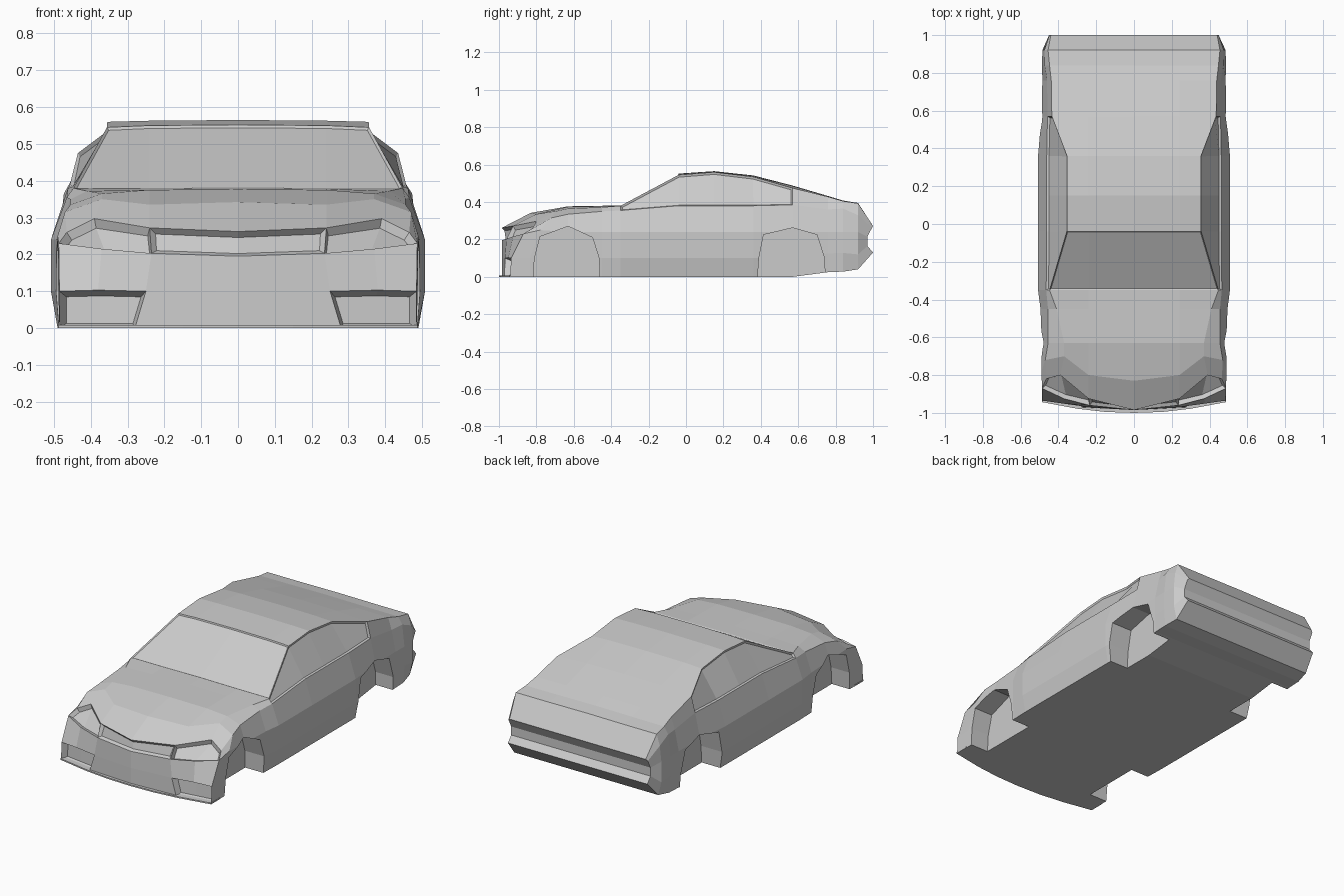
import bpy, bmesh

if "Cube" in bpy.data.objects:
    bpy.data.objects.remove(bpy.data.objects["Cube"])


def finish(bm, name):
    bmesh.ops.recalc_face_normals(bm, faces=bm.faces)
    me = bpy.data.meshes.new(name)
    bm.to_mesh(me)
    bm.free()
    ob = bpy.data.objects.new(name, me)
    bpy.context.collection.objects.link(ob)
    return ob


def prism(name, pts, direction):
    """Extrude a flat outline along a vector."""
    bm = bmesh.new()
    f = bm.faces.new([bm.verts.new(p) for p in pts])
    r = bmesh.ops.extrude_face_region(bm, geom=[f])
    vs = [g for g in r["geom"] if isinstance(g, bmesh.types.BMVert)]
    bmesh.ops.translate(bm, verts=vs, vec=direction)
    return finish(bm, name)


def mirrored(half):
    """Half row ending on the centre line -> full row."""
    return half + [(-x, y, z) for x, y, z in reversed(half[:-1])]


# Half section: sill, low side, mid side, shoulder, roof edge, roof, centre
def section(y, zb, wb, wm, sx, sz, rx, rz, zt):
    return [(wb, y, zb), (wm, y, zb + 0.1 if zb < 0.03 else 0.12), (wm, y, 0.24),
            (sx, y, sz), (rx, y, rz), (0.24, y, zt - 0.002), (0, y, zt)]


nose = [(.485, -.94, 0), (.485, -.935, .1), (.487, -.87, .23), (.465, -.82, .26),
        (.39, -.80, .297), (.24, -.925, .272), (0, -.985, .262)]
fender = [(.485, -.835, 0), (.488, -.835, .1), (.49, -.78, .25), (.47, -.72, .315),
          (.37, -.70, .35), (.24, -.80, .335), (0, -.83, .342)]
tail = [(.45, 1, .13), (.45, .97, .165), (.45, .97, .215), (.45, .995, .263),
        (.44, 1, .272), (.24, 1, .272), (0, 1, .272)]
stations = [
    (-.63, 0, .485, .488, .455, .335, .37, .365, .377),
    (-.45, 0, .487, .495, .455, .35, .41, .372, .38),
    (-.35, 0, .49, .508, .465, .355, .447, .38, .382),
    (-.04, 0, .49, .508, .462, .38, .356, .545, .552),
    (.15, 0, .49, .508, .462, .38, .355, .56, .565),
    (.36, 0, .49, .508, .462, .38, .355, .535, .542),
    (.57, 0, .485, .49, .458, .385, .435, .475, .488),
    (.76, .025, .48, .485, .46, .36, .438, .428, .432),
    (.84, .028, .48, .487, .473, .365, .447, .405, .408),
    (.92, .04, .465, .485, .475, .33, .455, .393, .395),
]
halves = [nose, fender] + [section(*s) for s in stations] + [tail]

# Body loft
bm = bmesh.new()
rings = [[bm.verts.new(p) for p in mirrored(h)] for h in halves]
left_glass, right_glass, windshield = [], [], []
for k in range(len(rings) - 1):
    a, b = rings[k], rings[k + 1]
    for i in range(12):
        f = bm.faces.new((a[i], a[i + 1], b[i + 1], b[i]))
        if 4 <= k <= 7 and i == 3:
            right_glass.append(f)
        elif 4 <= k <= 7 and i == 8:
            left_glass.append(f)
        elif k == 4 and 4 <= i <= 7:
            windshield.append(f)
    if k:
        bm.faces.new((a[12], a[0], b[0], b[12]))

# Rear panel in horizontal strips
t = rings[-1]
for i in range(3):
    bm.faces.new((t[i], t[i + 1], t[11 - i], t[12 - i]))
bm.faces.new(t[3:10])

# Front fascia: hood edge, bumper top, bumper crease, bottom edge
n = rings[0]
inner = [
    (2, [(.37, -.925, .215), (.235, -.96, .203), (0, -.985, .195)]),
    (1, [(.38, -.95, .103), (.25, -.968, .1), (0, -.985, .098)]),
    (0, [(.38, -.955, 0), (.28, -.97, 0), (0, -.985, 0)]),
]
rows = [n[3:10]]
for i, pts in inner:
    rows.append([n[i]] + [bm.verts.new(p) for p in mirrored(pts)] + [n[12 - i]])
bm.faces.new((n[2], n[3], rows[1][0])) if rows[1][0] is not n[2] else None
grid = [[bm.faces.new((r[c], r[c + 1], s[c + 1], s[c])) for c in range(6)]
        for r, s in zip(rows, rows[1:])]
bm.faces.new(rows[3] + [rings[1][12], rings[1][0]])
bmesh.ops.recalc_face_normals(bm, faces=bm.faces)

# Recessed glass, headlights, grille and bumper intakes
for faces, width, depth in (
        (left_glass, .009, -.009), (right_glass, .009, -.009),
        (windshield, .006, -.006),
        (grid[0][0:2], .012, -.022), (grid[0][4:6], .012, -.022),
        (grid[0][2:4], .012, -.018),
        (grid[2][0:2], .014, -.035), (grid[2][4:6], .014, -.035)):
    bmesh.ops.inset_region(bm, faces=faces, thickness=width, depth=depth,
                           use_even_offset=True, use_boundary=True)
body = finish(bm, "car_body")

# Wheel arches cut through the sides
front_arch = [(-.82, -.05), (-.81, .1), (-.78, .215), (-.63, .27),
              (-.5, .21), (-.465, .1), (-.46, -.05)]
rear_arch = [(.38, -.05), (.39, .1), (.415, .225), (.57, .262),
             (.7, .225), (.74, .1), (.745, -.05)]
for arch in (front_arch, rear_arch):
    for side in (-1, 1):
        cutter = prism("arch_cutter", [(side * .37, y, z) for y, z in arch],
                       (side * .3, 0, 0))
        cutter.hide_render = True
        mod = body.modifiers.new("arch", "BOOLEAN")
        mod.operation = "DIFFERENCE"
        mod.solver = "EXACT"
        mod.object = cutter
        bpy.context.view_layer.objects.active = body
        bpy.ops.object.modifier_apply(modifier=mod.name)
        bpy.data.objects.remove(cutter)

# Thin lip under the front bumper
lip = mirrored([(.487, -.86, 0), (.487, -.943, 0), (.3, -.978, 0),
                (.15, -.995, 0), (0, -1, 0)])
prism("front_lip", lip, (0, 0, .008))
